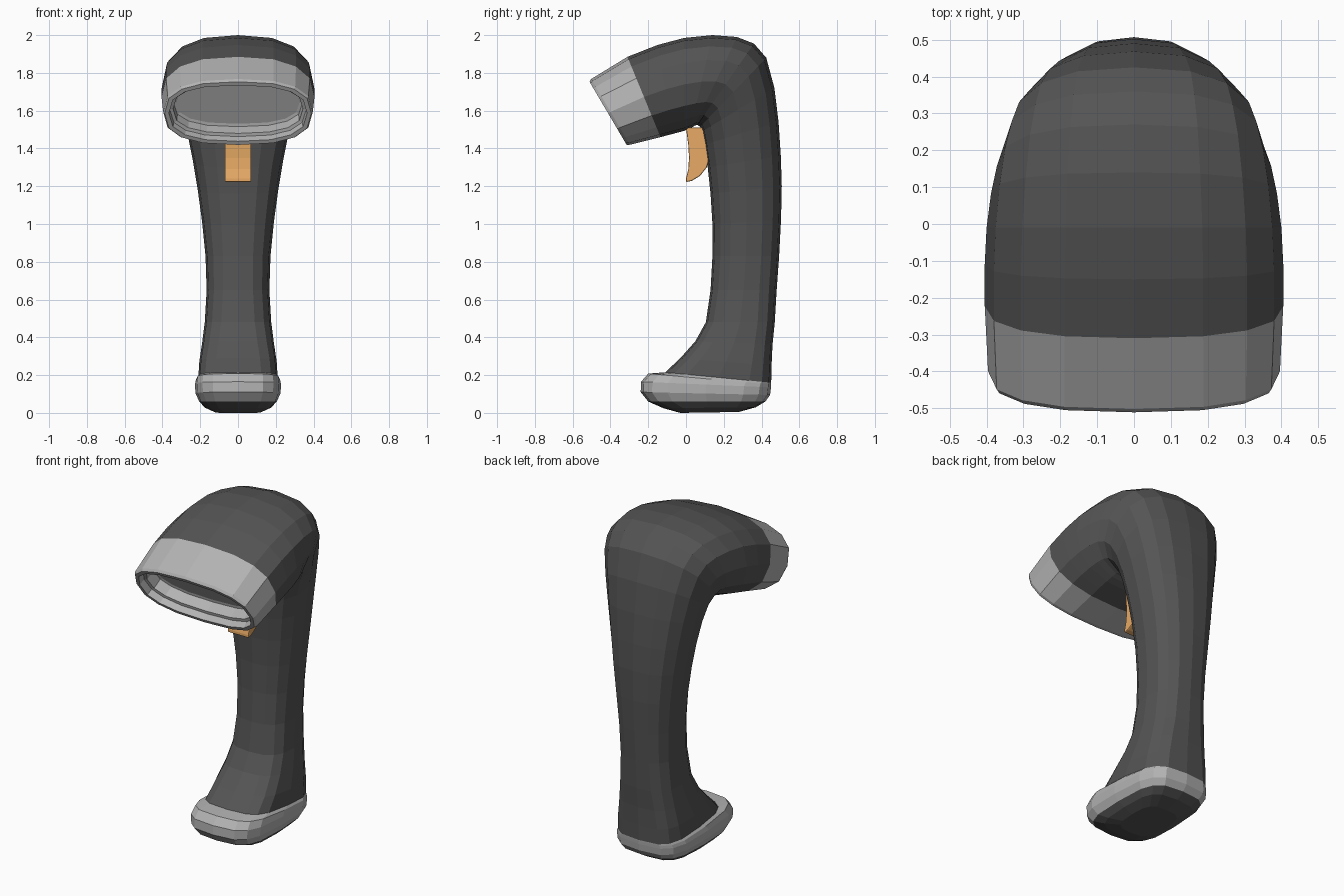
import bpy, bmesh, math
from mathutils import Vector

if "Cube" in bpy.data.objects:
    bpy.data.objects.remove(bpy.data.objects["Cube"])

SIDES = 16


def material(name, r, g, b):
    m = bpy.data.materials.new(name)
    m.diffuse_color = (r, g, b, 1)
    m.use_nodes = True
    m.node_tree.nodes["Principled BSDF"].inputs["Base Color"].default_value = m.diffuse_color
    return m


dark = material("dark_grey", 0.09, 0.09, 0.09)
light = material("light_grey", 0.45, 0.45, 0.45)
orange = material("orange", 0.8, 0.4, 0.13)


def ring(iy, iz, oy, oz, w, n=2.5):
    """Superellipse section from inner (front) point to outer (back) point."""
    a, b = Vector((0, iy, iz)), Vector((0, oy, oz))
    mid, half = (a + b) / 2, (b - a) / 2
    pts = []
    for i in range(SIDES):
        t = 2 * math.pi * i / SIDES
        c, s = math.cos(t), math.sin(t)
        x = math.copysign(abs(c) ** (2 / n), c) if abs(c) > 1e-6 else 0
        v = math.copysign(abs(s) ** (2 / n), s) if abs(s) > 1e-6 else 0
        pts.append(mid + half * v + Vector((w * x, 0, 0)))
    return pts


def finish(name, bm, mat):
    bmesh.ops.recalc_face_normals(bm, faces=bm.faces)
    me = bpy.data.meshes.new(name)
    bm.to_mesh(me)
    bm.free()
    me.materials.append(mat)
    ob = bpy.data.objects.new(name, me)
    bpy.context.collection.objects.link(ob)
    return ob


def loft(name, sections, mat, cap_start=False, cap_end=False):
    bm = bmesh.new()
    rings = [[bm.verts.new(p) for p in ring(*s)] for s in sections]
    for r, q in zip(rings, rings[1:]):
        for i in range(SIDES):
            j = (i + 1) % SIDES
            bm.faces.new((r[i], r[j], q[j], q[i]))
    if cap_start:
        bm.faces.new(rings[0])
    if cap_end:
        bm.faces.new(rings[-1])
    return finish(name, bm, mat)


# Base: dark sole and light foot band
sole_top = (-0.20, 0.06, 0.42, 0.06, 0.205, 3.6)
foot_top = (-0.11, 0.215, 0.451, 0.16, 0.21, 3.6)
loft("sole", [
    (-0.03, 0.0, 0.28, 0.005, 0.12, 3.2),
    (-0.12, 0.025, 0.37, 0.03, 0.175, 3.6),
    sole_top], dark, cap_start=True)
loft("foot_band", [
    sole_top,
    (-0.24, 0.11, 0.445, 0.095, 0.225, 3.6),
    (-0.238, 0.165, 0.45, 0.135, 0.228, 3.6),
    (-0.20, 0.208, 0.451, 0.15, 0.222, 3.6),
    foot_top], light)

# Handle sweeping up and forward into the head
band_back = (-0.135, 1.46, -0.31, 1.885, 0.405, 2.5)
loft("handle_and_head", [
    foot_top,
    (-0.03, 0.29, 0.453, 0.25, 0.205, 3.4),
    (0.05, 0.38, 0.458, 0.36, 0.19, 3.1),
    (0.105, 0.48, 0.47, 0.48, 0.176, 2.8),
    (0.13, 0.65, 0.48, 0.65, 0.166, 2.6),
    (0.14, 0.83, 0.493, 0.83, 0.172),
    (0.14, 1.0, 0.503, 1.02, 0.19),
    (0.13, 1.16, 0.507, 1.2, 0.213),
    (0.115, 1.30, 0.502, 1.36, 0.238),
    (0.098, 1.42, 0.49, 1.54, 0.268),
    (0.085, 1.49, 0.468, 1.72, 0.30),
    (0.075, 1.515, 0.425, 1.88, 0.332),
    (0.06, 1.525, 0.36, 1.955, 0.353),
    (0.045, 1.52, 0.27, 1.99, 0.372),
    (0.025, 1.507, 0.14, 2.0, 0.388),
    (-0.01, 1.493, -0.01, 1.985, 0.40),
    (-0.07, 1.477, -0.15, 1.948, 0.405),
    band_back], dark)

# Front bezel with rim and stepped recess
I, O = Vector((-0.31, 1.412)), Vector((-0.515, 1.76))
along = (O - I).normalized()
back = Vector((along.y, -along.x))


def face_ring(inset, depth):
    a = I + along * inset + back * depth
    b = O - along * inset + back * depth
    return (a.x, a.y, b.x, b.y, 0.396 - inset, 2.6)


loft("front_bezel", [band_back, face_ring(0, 0.015), face_ring(0.008, 0),
                     face_ring(0.03, 0)], light)
loft("scan_recess", [face_ring(0.03, 0), face_ring(0.035, 0.04),
                     face_ring(0.052, 0.045), face_ring(0.055, 0.11)], light)
loft("scan_window", [face_ring(0.055, 0.11), face_ring(0.07, 0.115)],
     light, cap_end=True)

# Trigger: extruded side profile with rounded edges
profile = [(0.0, 1.51), (0.012, 1.42), (0.016, 1.35), (0.012, 1.29), (0.0, 1.24),
           (0.0, 1.222), (0.03, 1.228), (0.075, 1.255), (0.11, 1.30),
           (0.13, 1.37), (0.11, 1.51)]
bm = bmesh.new()
f = bm.faces.new([bm.verts.new((-0.07, y, z)) for y, z in profile])
ext = bmesh.ops.extrude_face_region(bm, geom=[f])
bmesh.ops.translate(bm, vec=(0.14, 0, 0),
                    verts=[v for v in ext["geom"] if isinstance(v, bmesh.types.BMVert)])
trigger = finish("trigger", bm, orange)
bev = trigger.modifiers.new("edge", "BEVEL")
bev.width = 0.006
bev.segments = 2
bev.limit_method = "ANGLE"
bev.angle_limit = math.radians(50)
